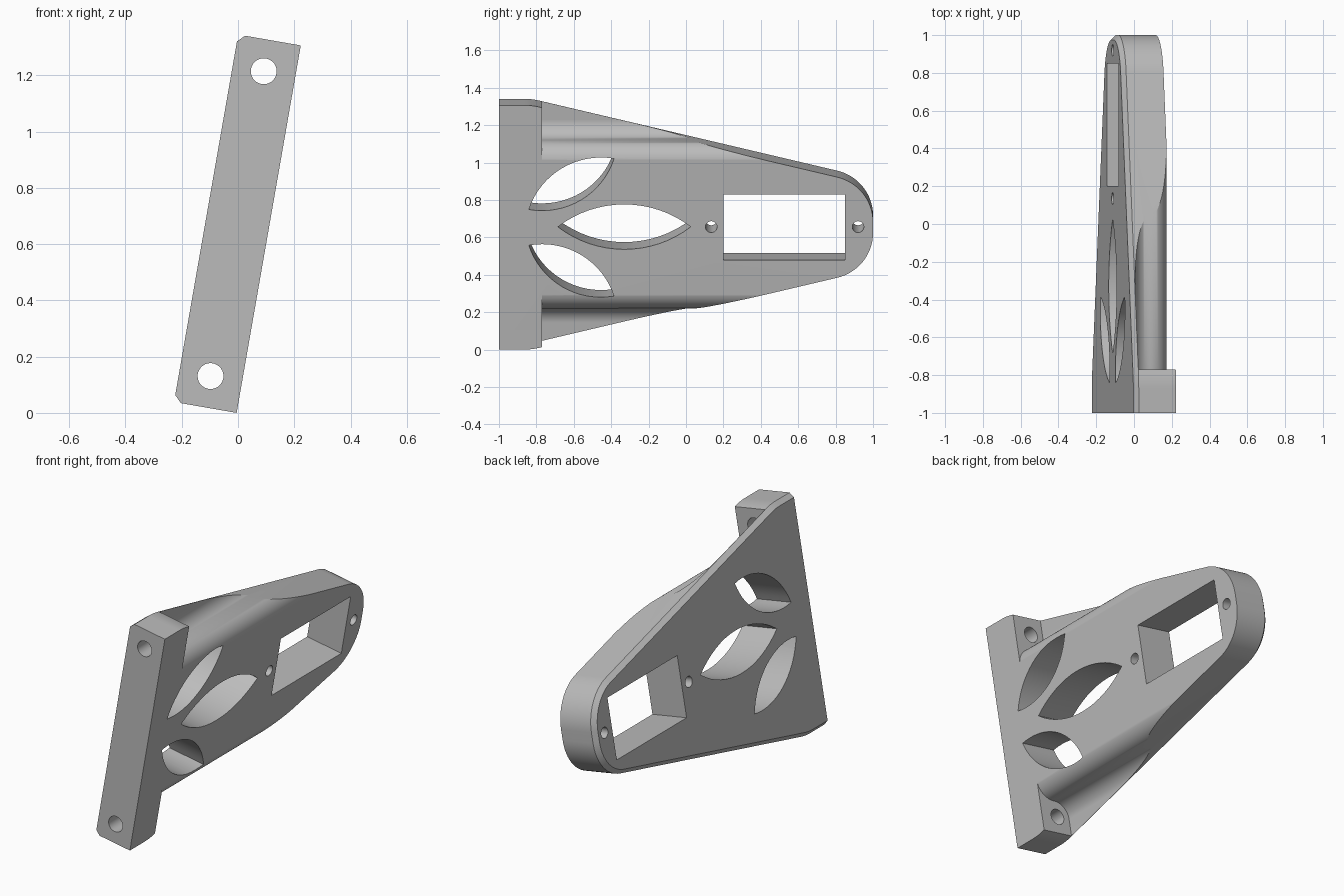
import bpy, math
from mathutils import Matrix, Vector

# Local frame: x through the thickness, y along the length, z along the height.
BACK, FACE = -0.117, 0.109       # the two broad faces
HALF = 0.663                     # half height at the mounting end
CHAMFER = 0.025
LEAN = math.radians(9.9)

cube = bpy.data.objects.get("Cube")
if cube:
    bpy.data.objects.remove(cube)

grey = bpy.data.materials.new("plain_grey")
grey.use_nodes = True
grey.diffuse_color = (0.5, 0.5, 0.5, 1)
grey.node_tree.nodes["Principled BSDF"].inputs["Base Color"].default_value = (0.5, 0.5, 0.5, 1)


def arc(cx, cy, r, start, end, steps):
    angles = [math.radians(start + (end - start) * i / steps) for i in range(steps + 1)]
    return [(cx + r * math.cos(a), cy + r * math.sin(a)) for a in angles]


def loft(name, rings):
    """Solid through rings of 3D points with equal counts."""
    n = len(rings[0])
    verts = [p for ring in rings for p in ring]
    faces = [list(range(n))[::-1], list(range(len(verts) - n, len(verts)))]
    for k in range(len(rings) - 1):
        for i in range(n):
            j = (i + 1) % n
            faces.append([k * n + i, k * n + j, (k + 1) * n + j, (k + 1) * n + i])
    mesh = bpy.data.meshes.new(name)
    mesh.from_pydata(verts, [], faces)
    obj = bpy.data.objects.new(name, mesh)
    bpy.context.collection.objects.link(obj)
    # Make every face point outward
    import bmesh
    bm = bmesh.new()
    bm.from_mesh(mesh)
    bmesh.ops.recalc_face_normals(bm, faces=bm.faces)
    bm.to_mesh(mesh)
    bm.free()
    return obj


def through_thickness(name, outline):
    return loft(name, [[(x, y, z) for y, z in outline] for x in (-0.3, 0.3)])


def along_length(name, outline, y0, y1):
    return loft(name, [[(x, y, z) for z, x in outline] for y in (y0, y1)])


def side_outline(inset):
    """Tapered side shape with a rounded far end, inset except at the front."""
    taper = 76.57
    upper = [(-1, HALF - inset)]
    upper += arc(-0.866, HALF - 0.35, 0.35 - inset, 90, taper, 4)
    upper += arc(0.75, 0.03, 0.25 - inset, taper, 0, 16)
    return upper + [(y, -z) for y, z in reversed(upper)]


def leaf(tip_a, tip_b, sag):
    """Pointed oval made of two equal arcs between the tips."""
    a, b = Vector(tip_a), Vector(tip_b)
    mid, axis = (a + b) / 2, (b - a).normalized()
    normal = Vector((-axis.y, axis.x))
    half = (b - a).length / 2
    r = (half ** 2 + sag ** 2) / (2 * sag)
    span = math.degrees(math.asin(half / r))
    edge = arc(0, sag - r, r, 90 + span, 90 - span, 16)
    pts = edge + [(u, -v) for u, v in edge[-2:0:-1]]
    return [tuple(mid + axis * u + normal * v) for u, v in pts]


# Main body, chamfered around the back face
levels = [(BACK, CHAMFER), (BACK + CHAMFER, 0), (FACE, 0)]
body = loft("tapered_bracket",
            [[(x, y, z) for y, z in side_outline(inset)] for x, inset in levels])

# Shoulder scoops: convex hump blending into a concave channel behind each screw
scoop = [(0.35, 0.3)] + arc(0.35, 0.004, 0.106, 90, 0, 14)
scoop += arc(0.55, 0.004, 0.094, 180, 270, 14)[1:] + [(0.9, -0.09), (0.9, 0.3)]
cutters = []
for s in (1, -1):
    cutters.append(along_length("scoop_cutter", [(s * z, x) for z, x in scoop], -0.77, 1.3))
    cutters.append(along_length("mount_hole_cutter",
                                arc(s * 0.55, -0.005, 0.046, 0, 360, 32)[:-1], -1.2, -0.7))
    side_leaf = leaf((-0.84, 0.097), (-0.385, 0.373), 0.1)
    cutters.append(through_thickness("side_leaf_cutter", [(y, s * z) for y, z in side_leaf]))

# Central leaf, rectangular window and its two screw holes
cutters.append(through_thickness("centre_leaf_cutter", leaf((-0.685, 0.003), (0.025, 0.003), 0.122)))
cutters.append(through_thickness("window_cutter",
                                 [(0.2, -0.178), (0.85, -0.178), (0.85, 0.178), (0.2, 0.178)]))
for y in (0.135, 0.92):
    cutters.append(through_thickness("screw_hole_cutter", arc(y, 0.003, 0.031, 0, 360, 24)[:-1]))

bpy.context.view_layer.objects.active = body
body.select_set(True)
for cutter in cutters:
    cutter.hide_render = True
    mod = body.modifiers.new("cut", "BOOLEAN")
    mod.operation, mod.solver, mod.object = "DIFFERENCE", "EXACT", cutter
    bpy.ops.object.modifier_apply(modifier=mod.name)
    bpy.data.objects.remove(cutter)

# Lean the bracket and stand it on the ground
body.data.transform(Matrix.Rotation(LEAN, 4, "Y"))
xs, zs = [v.co.x for v in body.data.vertices], [v.co.z for v in body.data.vertices]
body.data.transform(Matrix.Translation((-(min(xs) + max(xs)) / 2, 0, -min(zs))))

body.data.materials.clear()
body.data.materials.append(grey)
bpy.ops.object.select_all(action="DESELECT")
body.select_set(True)
bpy.ops.object.shade_smooth_by_angle(angle=math.radians(25))
weighted = body.modifiers.new("even_shading", "WEIGHTED_NORMAL")
weighted.keep_sharp = True
